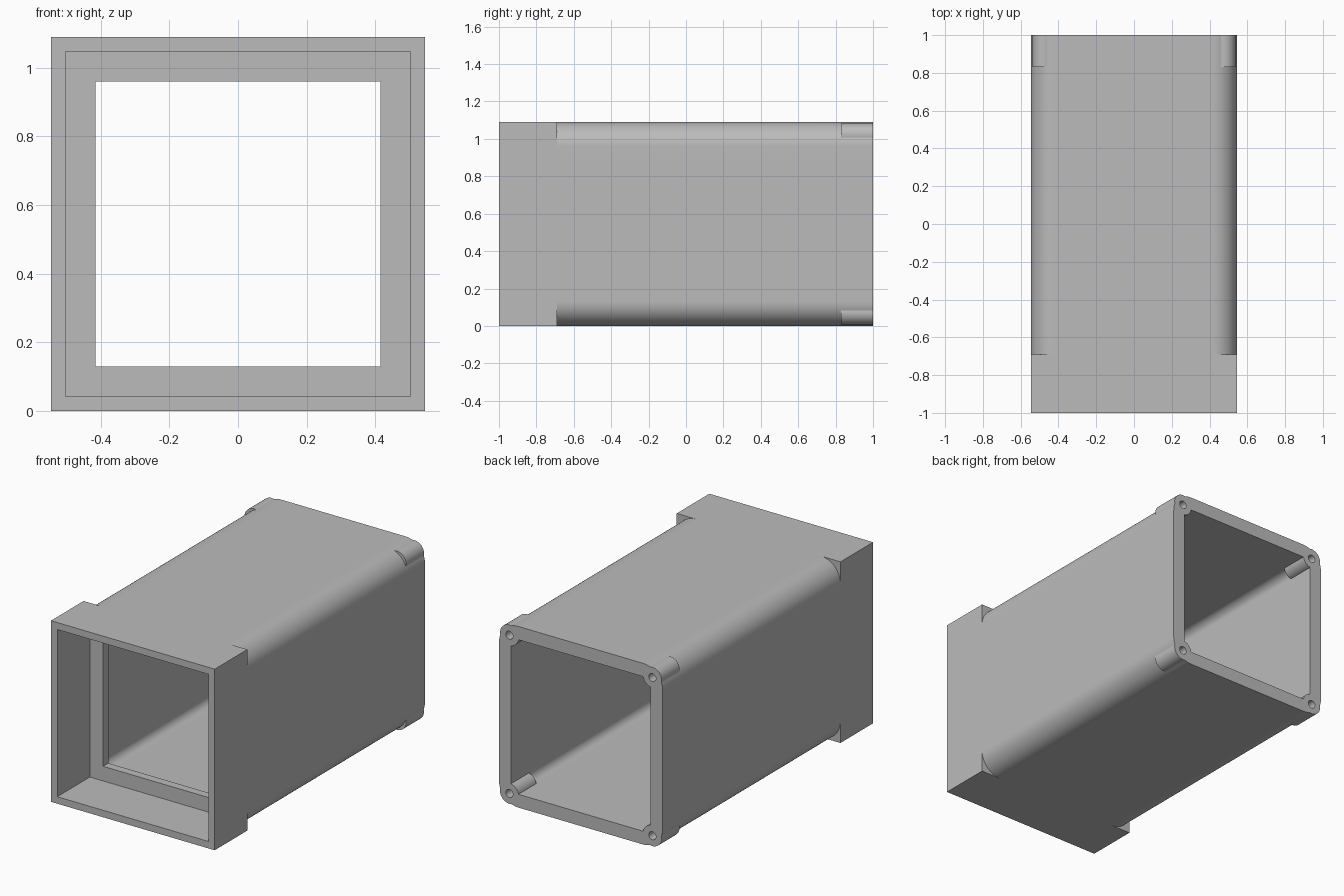
import bpy, bmesh, math

if "Cube" in bpy.data.objects:
    bpy.data.objects.remove(bpy.data.objects["Cube"])

HALF = 0.545      # outer half width, also the height of the long axis
RADIUS = 0.13     # outer corner radius
SHOULDER = -0.69  # where the square collar meets the rounded tube

grey = bpy.data.materials.new("plain grey")
grey.use_nodes = True
grey.diffuse_color = (0.5, 0.5, 0.5, 1)
grey.node_tree.nodes["Principled BSDF"].inputs["Base Color"].default_value = (0.5, 0.5, 0.5, 1)


def rounded_square(half, radius, steps=16):
    """Profile in x and z, centred on the long axis."""
    if radius == 0:
        return [(half, half), (-half, half), (-half, -half), (half, -half)]
    c = half - radius
    points = []
    for quarter, (sx, sz) in enumerate([(1, 1), (-1, 1), (-1, -1), (1, -1)]):
        for i in range(steps + 1):
            a = math.pi / 2 * (quarter + i / steps)
            points.append((sx * c + radius * math.cos(a), sz * c + radius * math.sin(a)))
    return points


def circle(cx, cz, radius, steps=48):
    turn = 2 * math.pi / steps
    return [(cx + radius * math.cos(i * turn), cz + radius * math.sin(i * turn))
            for i in range(steps)]


def prism(name, profile, y0, y1):
    """Solid with the given profile, running along y."""
    bm = bmesh.new()
    face = bm.faces.new([bm.verts.new((x, y0, z + HALF)) for x, z in profile])
    result = bmesh.ops.extrude_face_region(bm, geom=[face])
    verts = [g for g in result["geom"] if isinstance(g, bmesh.types.BMVert)]
    bmesh.ops.translate(bm, verts=verts, vec=(0, y1 - y0, 0))
    bmesh.ops.recalc_face_normals(bm, faces=bm.faces)
    mesh = bpy.data.meshes.new(name)
    bm.to_mesh(mesh)
    bm.free()
    mesh.materials.append(grey)
    obj = bpy.data.objects.new(name, mesh)
    bpy.context.collection.objects.link(obj)
    return obj


def combine(target, tool, operation):
    bpy.context.view_layer.objects.active = target
    mod = target.modifiers.new("combine", "BOOLEAN")
    mod.operation = operation
    mod.solver = "EXACT"
    mod.object = tool
    bpy.ops.object.modifier_apply(modifier=mod.name)
    bpy.data.objects.remove(tool)


# Square front collar with a straight pocket
collar = prism("front_collar", rounded_square(HALF, 0), -1, SHOULDER)
combine(collar, prism("pocket", rounded_square(0.503, 0), -1.1, SHOULDER + 0.1), "DIFFERENCE")

# Rounded tube, hollow behind a flange with a square opening
tube = prism("rounded_tube", rounded_square(HALF, RADIUS), SHOULDER, 1.03)
combine(tube, prism("cavity", rounded_square(0.465, 0.05), SHOULDER + 0.05, 1.2), "DIFFERENCE")
combine(tube, prism("opening", rounded_square(0.415, 0), -0.8, -0.5), "DIFFERENCE")

# Screw bosses in the back corners, with their holes
corners = [(sx * 0.476, sz * 0.476) for sx in (-1, 1) for sz in (-1, 1)]
for x, z in corners:
    combine(tube, prism("boss", circle(x, z, 0.062), 0.83, 1.06), "UNION")
for x, z in corners:
    combine(tube, prism("screw_hole", circle(x, z, 0.024, 24), 0.85, 1.1), "DIFFERENCE")

# Trim the back end flat
combine(tube, prism("trim", rounded_square(1, 0), 1, 1.3), "DIFFERENCE")

# Smooth the round corners, keep the edges sharp
bpy.ops.object.select_all(action="DESELECT")
tube.select_set(True)
bpy.context.view_layer.objects.active = tube
bpy.ops.object.shade_smooth_by_angle(angle=math.radians(25))
weighted = tube.modifiers.new("even_shading", "WEIGHTED_NORMAL")
weighted.keep_sharp = True
